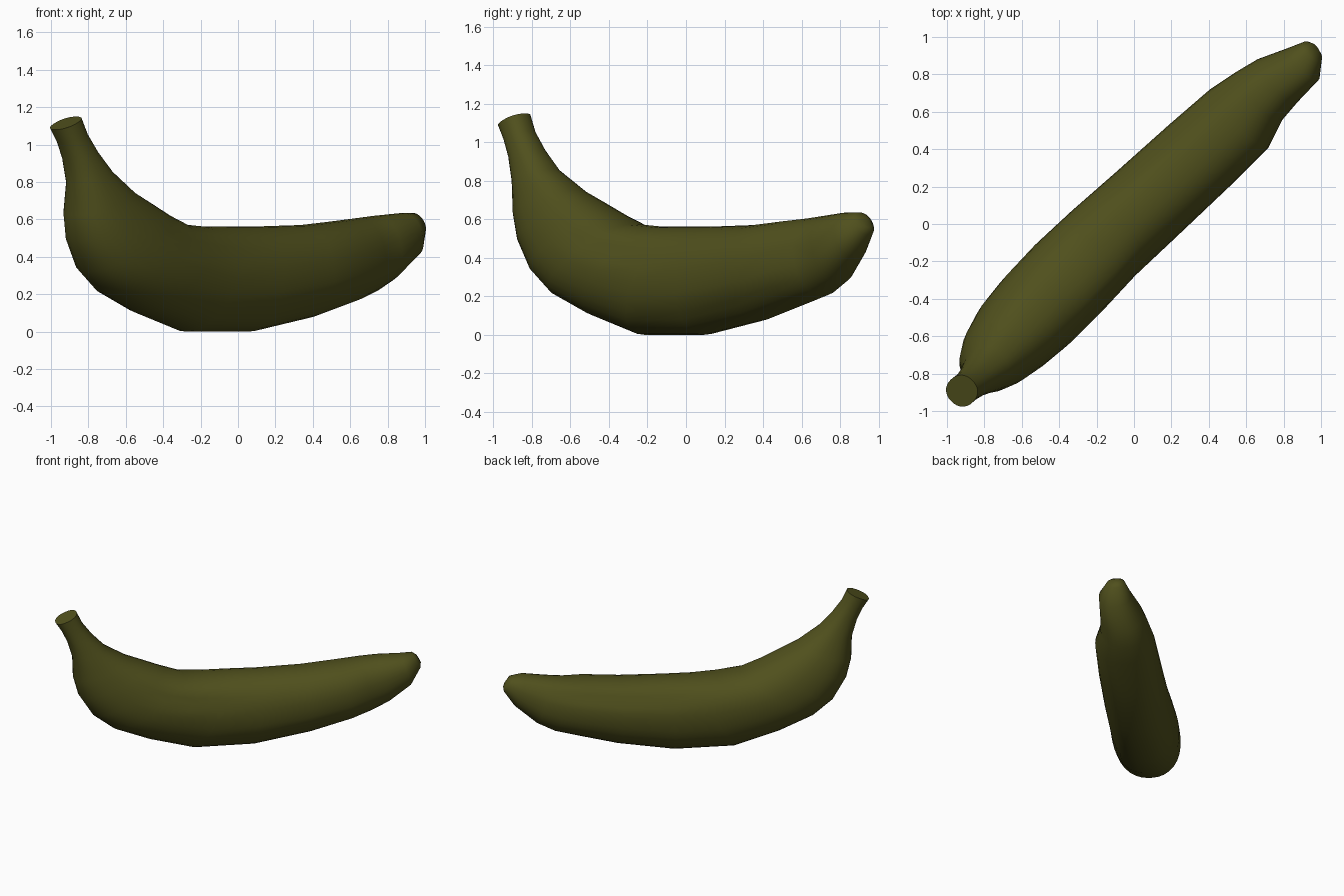
import bpy, bmesh, math
from mathutils import Vector

if "Cube" in bpy.data.objects:
    bpy.data.objects.remove(bpy.data.objects["Cube"])

# The fruit lies along the diagonal x = y.  u runs along it, v across it:
# x = u - v, y = u + v.
# Each station: outer (u, z), inner (u, z), v low, v high
STATIONS = [
    (-.957, 1.08, -.845, 1.15, -.042, .077),
    (-.925, 1.01, -.815, 1.06, -.045, .072),
    (-.895, .92, -.765, .965, -.055, .078),
    (-.868, .79, -.695, .86, -.075, .095),
    (-.862, .62, -.575, .75, -.100, .140),
    (-.835, .48, -.48, .69, -.120, .170),
    (-.765, .32, -.385, .63, -.135, .195),
    (-.66, .205, -.28, .575, -.145, .207),
    (-.48, .10, -.15, .562, -.145, .212),
    (-.24, .00, -.02, .562, -.138, .205),
    (.08, .00, .12, .562, -.145, .190),
    (.38, .075, .35, .57, -.152, .175),
    (.60, .16, .54, .593, -.152, .160),
    (.71, .205, .65, .607, -.115, .138),
    (.80, .27, .74, .62, -.108, .115),
    (.91, .40, .86, .635, -.105, .062),
    (.965, .52, .922, .635, -.058, .036),
    (.969, .555, .946, .612, -.026, .014),
]
SIDES = 32

# Long grooves in the skin: angle round the section, u start, u end, depth
GROOVES = [
    (math.radians(55), -.12, .85, .07),
    (math.radians(-65), -.60, -.08, .08),
    (math.radians(-130), .0, .65, .05),
]


def spow(c, e=.9):
    return math.copysign(abs(c) ** e, c)


def groove(a, u):
    """Radial scale at angle a, lowered inside the grooves."""
    r = 1
    for angle, u0, u1, depth in GROOVES:
        t = (u - u0) / (u1 - u0)
        if 0 < t < 1:
            d = (a - angle + math.pi) % (2 * math.pi) - math.pi
            r -= depth * math.sin(math.pi * t) * math.exp(-(d / .2) ** 2)
    return r


def section(bm, uo, zo, ui, zi, v0, v1):
    """Slightly squared oval between the outer and inner points."""
    ring = []
    for i in range(SIDES):
        a = 2 * math.pi * i / SIDES
        r = groove(a, (uo + ui) / 2)
        h = .5 + .5 * r * spow(math.cos(a))
        v = (v0 + v1) / 2 + (v1 - v0) / 2 * r * spow(math.sin(a))
        u, z = uo + (ui - uo) * h, zo + (zi - zo) * h
        ring.append(bm.verts.new(Vector((u - v, u + v, z))))
    return ring


# Skin lofted through all stations, capped at both ends
bm = bmesh.new()
rings = [section(bm, *s) for s in STATIONS]
for a, b in zip(rings, rings[1:]):
    for i in range(SIDES):
        j = (i + 1) % SIDES
        bm.faces.new((a[i], a[j], b[j], b[i]))
bm.faces.new(rings[0])
bm.faces.new(rings[-1])
bmesh.ops.recalc_face_normals(bm, faces=bm.faces)

# Centre on the origin and rest on the ground
for k in range(3):
    lo = min(v.co[k] for v in bm.verts)
    hi = max(v.co[k] for v in bm.verts)
    for v in bm.verts:
        v.co[k] -= lo if k == 2 else (lo + hi) / 2

mesh = bpy.data.meshes.new("banana")
bm.to_mesh(mesh)
bm.free()
banana = bpy.data.objects.new("banana", mesh)
bpy.context.collection.objects.link(banana)

# Olive green skin
skin = bpy.data.materials.new("olive_skin")
skin.diffuse_color = (.08, .08, .012, 1)
skin.use_nodes = True
skin.node_tree.nodes["Principled BSDF"].inputs["Base Color"].default_value = skin.diffuse_color
mesh.materials.append(skin)

bpy.context.view_layer.objects.active = banana
banana.select_set(True)
bpy.ops.object.shade_smooth_by_angle(angle=math.radians(55))
